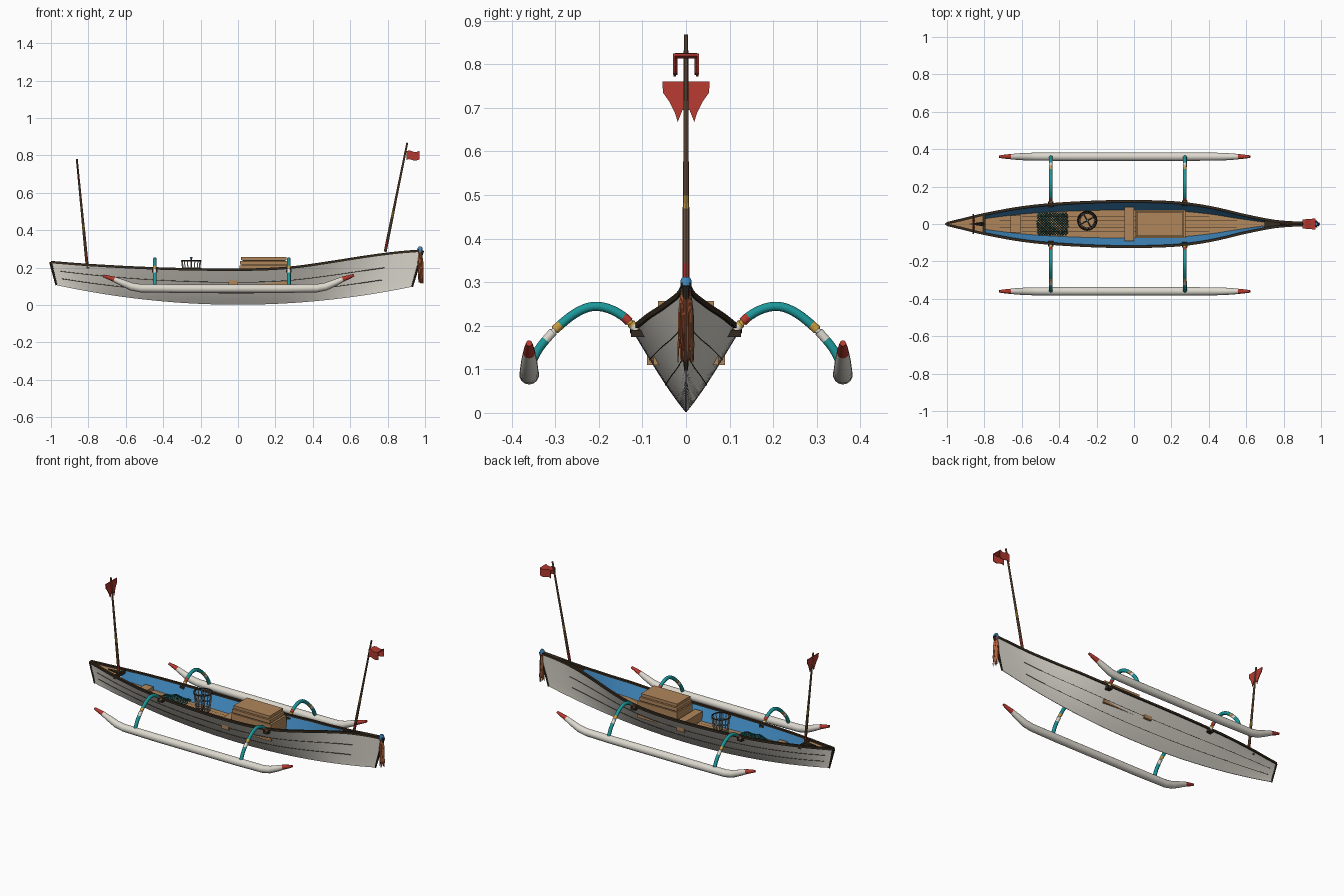
import bpy, bmesh, math, random
from mathutils import Vector

if "Cube" in bpy.data.objects:
    bpy.data.objects.remove(bpy.data.objects["Cube"])

random.seed(4)
COLOURS = {
    "off_white": (0.72, 0.69, 0.62), "dark_timber": (0.035, 0.024, 0.014),
    "tan_wood": (0.44, 0.24, 0.105), "sea_blue": (0.05, 0.24, 0.50),
    "teal": (0.012, 0.31, 0.32), "red": (0.45, 0.04, 0.028),
    "yellow": (0.60, 0.34, 0.05), "pole_brown": (0.19, 0.10, 0.05),
    "rust": (0.42, 0.11, 0.04), "net_green": (0.008, 0.12, 0.12)}
NAMES = list(COLOURS)
for n, c in COLOURS.items():
    bpy.data.materials.new(n).diffuse_color = (*c, 1)


def finish(name, bm, smooth=40):
    """Turn a bmesh into an object with only the colours it uses."""
    used = sorted({f.material_index for f in bm.faces})
    for f in bm.faces:
        f.material_index = used.index(f.material_index)
        f.smooth = True
    bmesh.ops.recalc_face_normals(bm, faces=bm.faces)
    me = bpy.data.meshes.new(name)
    bm.to_mesh(me)
    bm.free()
    for i in used:
        me.materials.append(bpy.data.materials[NAMES[i]])
    me.set_sharp_from_angle(angle=math.radians(smooth))
    ob = bpy.data.objects.new(name, me)
    bpy.context.collection.objects.link(ob)
    return ob


def add_loft(bm, rows, colour, closed=False, caps=False):
    """Skin rows of points; colour is a name or a rule of row index."""
    pick = colour if callable(colour) else (lambda i: colour)
    vs = [[bm.verts.new(p) for p in r] for r in rows]
    n = len(rows[0])
    for i in range(len(rows) - 1):
        for j in range(n if closed else n - 1):
            k = (j + 1) % n
            f = bm.faces.new((vs[i][j], vs[i][k], vs[i + 1][k], vs[i + 1][j]))
            f.material_index = NAMES.index(pick(i))
    if caps:
        for i, r in ((0, vs[0]), (len(vs) - 2, vs[-1])):
            bm.faces.new(r).material_index = NAMES.index(pick(i))


def add_tube(bm, pts, radius, colour, sides=10):
    """Round bar along points; radius is a number or one per point."""
    pts = [Vector(p) for p in pts]
    rows = []
    for i, p in enumerate(pts):
        d = (pts[min(i + 1, len(pts) - 1)] - pts[max(i - 1, 0)]).normalized()
        a = d.cross(Vector((0, 1, 0)) if abs(d.y) < 0.7 else Vector((1, 0, 0))).normalized()
        b = d.cross(a)
        r = radius[i] if isinstance(radius, list) else radius
        rows.append([p + r * (a * math.cos(t) + b * math.sin(t))
                     for t in (2 * math.pi * k / sides for k in range(sides))])
    add_loft(bm, rows, colour, True, True)


def loft(name, *args, **kw):
    bm = bmesh.new()
    add_loft(bm, *args, **kw)
    return finish(name, bm)


def tube(name, *args, **kw):
    bm = bmesh.new()
    add_tube(bm, *args, **kw)
    return finish(name, bm)


def box(name, x0, x1, y0, y1, z0, z1, colour):
    rows = [[(x, y0, z0), (x, y1, z0), (x, y1, z1), (x, y0, z1)] for x in (x0, x1)]
    return loft(name, rows, colour, closed=True, caps=True)


def spline(table, x):
    """Smooth interpolation through (x, value) pairs."""
    i = max(0, min(len(table) - 2, sum(p[0] <= x for p in table) - 1))
    def slope(k):
        a, b = table[max(k - 1, 0)], table[min(k + 1, len(table) - 1)]
        return (b[1] - a[1]) / (b[0] - a[0])
    (x0, v0), (x1, v1) = table[i], table[i + 1]
    h = x1 - x0
    t = (x - x0) / h
    return (v0 * (2*t**3 - 3*t*t + 1) + v1 * (3*t*t - 2*t**3)
            + h * (slope(i) * (t**3 - 2*t*t + t) + slope(i + 1) * (t**3 - t*t)))


# Hull shape rules: half width and rim height along the length
WIDTH = [(-1, .006), (-.9, .03), (-.8, .054), (-.6, .09), (-.4, .11), (-.15, .122),
         (.05, .123), (.25, .114), (.42, .089), (.6, .047), (.75, .018), (.86, .009), (.985, .006)]
SHEER = [(-1, .23), (-.8, .215), (-.5, .199), (-.2, .191), (.1, .191), (.3, .203),
         (.5, .231), (.7, .262), (.85, .281), (.985, .292)]


def hull(x, u, inset=0.0):
    """Hull skin point at rim station x and height share u."""
    s = (x + 1) / 1.985
    xb = -0.97 + 1.9 * s
    keel = 0.002 + 0.1 * (xb / 0.95) ** 2
    y = max(spline(WIDTH, x) * u ** 0.88 - inset, 0.0015)
    return Vector((xb + (x - xb) * u, y, keel + u * (spline(SHEER, x) - keel)))


def flip(p):
    return Vector((p[0], -p[1], p[2]))


def stations(a, b, n):
    return [a + (b - a) * i / n for i in range(n + 1)]


def floor_z(x):
    return hull(x, 0.62).z


US = [0.0001] + [i / 8 for i in range(1, 9)]
loft("hull", [[flip(hull(x, u)) for u in reversed(US)] + [hull(x, u) for u in US]
              for x in stations(-1, .985, 60)], "off_white", caps=True)
loft("floor", [[flip(hull(x, .62, .006)), hull(x, .62, .006)]
               for x in stations(-.82, .74, 40)], "tan_wood")
loft("stern_deck", [[flip(hull(x, .95, .002)), hull(x, .95, .002)]
                    for x in stations(-.99, -.8, 8)], "tan_wood")
loft("bow_deck", [[flip(hull(x, .97, .001)), hull(x, .97, .001)]
                  for x in stations(.7, .98, 10)], "dark_timber")
box("stern_crossbeam", -.81, -.795, -.05, .05, .195, .216, "dark_timber")
loft("stern_wedge", [[(x, -w, .219), (x, w, .219), (x, w, .211), (x, -w, .211)]
                     for x, w in ((-.88, .002), (-.8, .013))], "dark_timber", True, True)

# Inner planking, rim rails and plank seams on both sides
for side, m in (("left", Vector), ("right", flip)):
    loft(side + "_inner_side", [[m(hull(x, u, .005)) for u in (.6, .75, .88, 1)]
                                for x in stations(-.82, .76, 44)], "sea_blue")
    rows = []
    for x in stations(-1, .985, 60):
        p, k = hull(x, 1), min(.009, spline(WIDTH, x))
        rows.append([m(p + Vector((0, a, b))) for a, b in
                     ((.005, -.007), (.005, .006), (-k, .006), (-k, -.005))])
    loft(side + "_rim", rows, "dark_timber", closed=True, caps=True)
    for i, u in enumerate((.33, .64)):
        tube(f"{side}_seam_{i}", [m(hull(x, u)) for x in stations(-.96, .8, 50)],
             .0016, "dark_timber", sides=4)

# End posts
for name, x, d in (("stern_post", -1, -.001), ("bow_post", .985, .001)):
    tube(name, [flip(hull(x, u)) * 1 + Vector((d, hull(x, u).y, 0)) for u in (.001, .5, 1)],
         [.005, .007, .009], "dark_timber", sides=8)

# Floor gaps
for i, y in enumerate((-.042, -.018, .018, .042)):
    loft(f"floor_gap_{i}", [[(x, y - .0015, floor_z(x) + .002), (x, y + .0015, floor_z(x) + .002)]
         for x in stations(-.72 if abs(y) < .03 else -.6, .55 if abs(y) < .03 else .4, 24)], "dark_timber")

# Benches and stepped chest
box("stern_bench", -.66, -.605, -.045, .045, .13, .165, "tan_wood")
box("middle_bench", -.05, 0, -.09, .09, .11, .172, "tan_wood")
box("chest_body", .008, .275, -.075, .075, .11, .212, "tan_wood")
box("chest_gap", .018, .262, -.067, .067, .212, .217, "dark_timber")
box("chest_lid", .01, .266, -.07, .07, .217, .236, "tan_wood")
box("chest_lid_gap", .024, .254, -.058, .058, .236, .240, "dark_timber")
box("chest_top", .016, .26, -.064, .064, .240, .257, "tan_wood")

# Basket
bm = bmesh.new()
C = Vector((-.25, .018, 0))
def ring(r, z, n=24):
    return [C + Vector((r * math.cos(a), r * math.sin(a), z))
            for a in (2 * math.pi * k / n for k in range(n + 1))]
for r, z, t in ((.051, .236, .004), (.047, .2, .002), (.043, .165, .002), (.038, .128, .003)):
    add_tube(bm, ring(r, z), t, "dark_timber", sides=6)
for p, q in list(zip(ring(.038, .126, 16), ring(.051, .236, 16)))[:16]:
    add_tube(bm, [p, q], .003, "off_white", sides=5)
for a in (0.5, 2.07):
    d = Vector((math.cos(a), math.sin(a), 0)) * .038
    add_tube(bm, [C + d + Vector((0, 0, .134)), C - d + Vector((0, 0, .134))], .003, "dark_timber", sides=5)
bm.faces.new([bm.verts.new(p) for p in ring(.037, .13)[:-1]]).material_index = NAMES.index("tan_wood")
finish("basket", bm)
tube("basket_stick", [C + Vector((0, 0, z)) for z in (.13, .248, .25, .258)],
     [.003, .003, .008, .006], lambda i: "sea_blue" if i else "pole_brown", sides=8)

# Heaped net of crossing cords
bm = bmesh.new()
for sgn in (-1, 1):
    for k in stations(-.14, .14, 20):
        pts = []
        for y in stations(-.06, .06, 16):
            x = k + sgn * y
            if abs(x) <= .085:
                h = (1 - (x / .1) ** 2) * (1 - (y / .075) ** 2)
                pts.append((x - .435, y, .133 + .035 * h + .004 * math.sin(70 * x + 50 * y)))
        if len(pts) > 1:
            add_tube(bm, pts, .0024, "net_green", sides=4)
finish("net", bm)

# Floats, arms and lashings on both sides
FLOAT = [(-.72, .156, .007), (-.69, .147, .011), (-.662, .138, .014), (-.62, .12, .018),
         (-.57, .099, .021), (-.52, .09, .022), (-.3, .088, .023), (0, .088, .023), (.25, .088, .023),
         (.42, .09, .022), (.47, .099, .021), (.52, .12, .018), (.56, .138, .014),
         (.59, .149, .011), (.62, .16, .007)]
ARM = [(.105, .178), (.118, .196), (.145, .222), (.18, .24), (.215, .244), (.25, .231),
       (.285, .205), (.315, .175), (.342, .14), (.36, .1)]


def arm_colour(i):
    y = .105 + (i + .5) * .255 / 60
    for top, c in ((.114, "dark_timber"), (.121, "off_white"), (.131, "yellow"), (.143, "red"),
                   (.286, "teal"), (.3, "yellow"), (.322, "off_white")):
        if y < top:
            return c
    return "teal"


for side, s in (("left", 1), ("right", -1)):
    tube(side + "_float", [(x, s * .36, z) for x, z, r in FLOAT], [r for x, z, r in FLOAT],
         lambda i: "red" if i < 2 or i > 11 else "off_white", sides=14)
    for end, x in (("stern", -.445), ("bow", .272)):
        tube(f"{side}_{end}_arm", [(x, s * y, spline(ARM, y)) for y in stations(.105, .36, 60)],
             .0105, arm_colour)
        w = hull(x, 1).y
        box(f"{side}_{end}_lashing", x - .015, x + .015, *sorted((s * (w - .016), s * (w + .014))),
            .174, .19, "dark_timber")

# Banded poles
def pole(name, a, b):
    a, b = Vector(a), Vector(b)
    cuts = [a.z, a.z + .02, a.z + .06, a.z + .185, a.z + .215, a.z + .25, b.z]
    tint = ["pole_brown", "red", "pole_brown", "yellow", "pole_brown", "pole_brown"]
    tube(name, [a.lerp(b, (z - a.z) / (b.z - a.z)) for z in cuts],
         [.008, .008, .008, .0075, .007, .0065, .005], lambda i: tint[i], sides=8)


pole("bow_pole", (.787, 0, .285), (.905, 0, .868))
pole("stern_pole", (-.807, 0, .215), (-.862, 0, .782))

# Folded bow flag: an upturned trough rippling along its length
rows = []
for x in stations(.9, .97, 10):
    dz, w = .004 * math.sin((x - .9) * 100), .024 + (x - .9) * .08
    rows.append([(x, y, z + dz) for y, z in
                 ((-w, .776), (-w, .822), (w, .822), (w, .776), (w - .004, .776),
                  (w - .004, .817), (-w + .004, .817), (-w + .004, .776))])
loft("bow_flag", rows, "red", closed=True, caps=True)

# Stern flag: two tapering tails hung from the pole
HALF = [(0, .695), (.008, .695), (.019, .668), (.026, .69), (.038, .714), (.053, .735), (.054, .76), (0, .76)]
outline = HALF + [(-y, z) for y, z in reversed(HALF[1:-1])]
loft("stern_flag", [[(x - (z - .71) * .09, y, z) for y, z in outline] for x in (-.858, -.854)],
     "red", closed=True, caps=True)

# Bow wrapping and fibre tassel
tube("bow_wrap", [(.974, 0, z) for z in (.272, .282, .284, .304, .312)],
     [.011, .012, .013, .013, .008], lambda i: "red" if i < 1 else "sea_blue", sides=12)
bm = bmesh.new()
for i in range(64):
    a, r = random.uniform(0, 2 * math.pi), random.uniform(.3, 1)
    dx, dy = .014 * r * math.cos(a), .019 * r * math.sin(a)
    end = random.uniform(.115, .16)
    add_tube(bm, [(.974 + dx * .5, dy * .5, .285), (.975 + dx, dy * .85, .23), (.977 + dx, dy, end)],
             [.0022, .0024, .0012], "rust" if i % 4 else "pole_brown", sides=4)
finish("bow_tassel", bm)

for m in bpy.data.materials:
    if m.users and not m.is_grease_pencil:
        m.use_nodes = True
        m.node_tree.nodes["Principled BSDF"].inputs["Base Color"].default_value = m.diffuse_color
